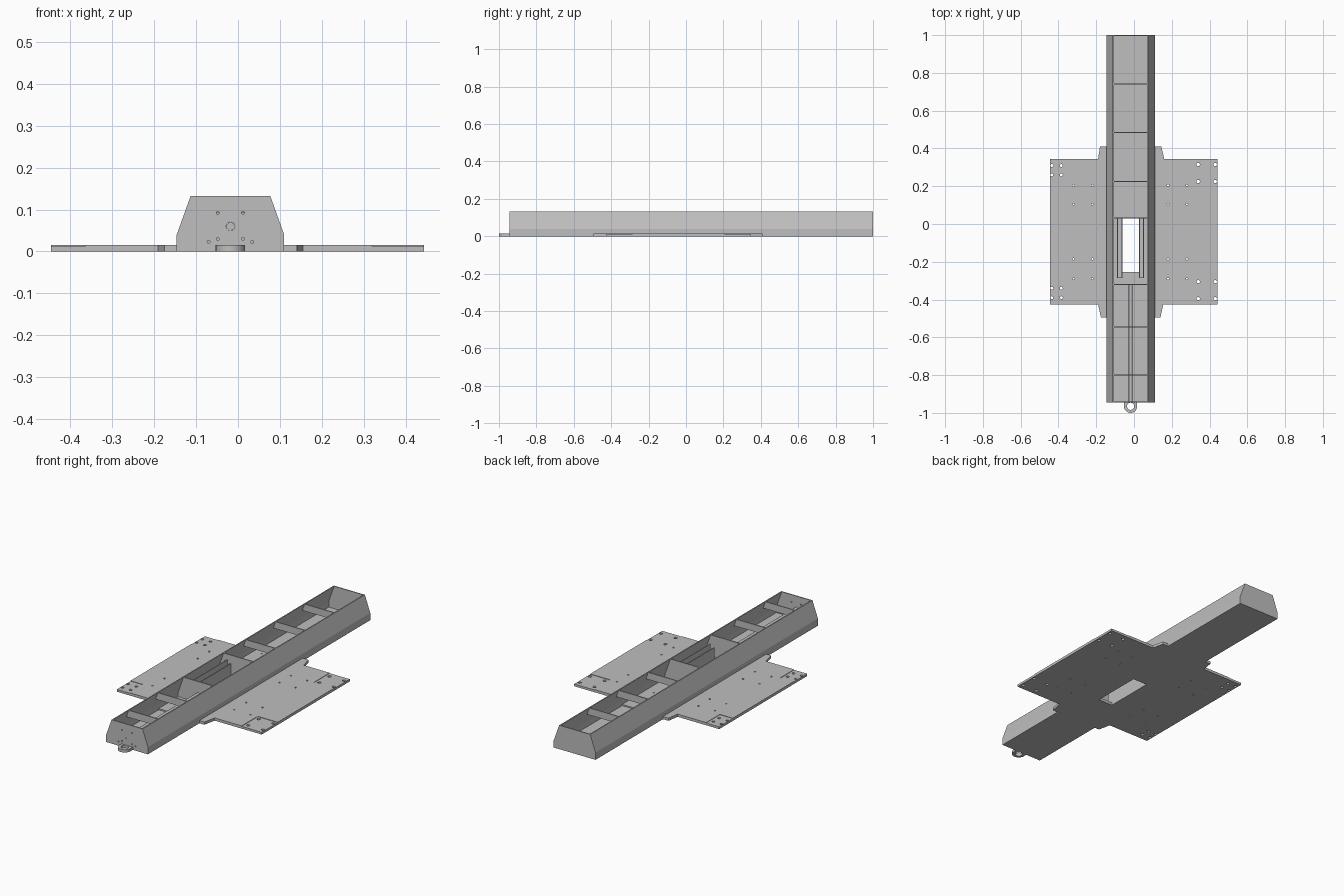
import bpy, bmesh, math
from mathutils import Vector

if "Cube" in bpy.data.objects:
    bpy.data.objects.remove(bpy.data.objects["Cube"])

grey = bpy.data.materials.new("plain_grey")
grey.use_nodes = True
colour = (0.52, 0.52, 0.52, 1)
grey.diffuse_color = colour
grey.node_tree.nodes["Principled BSDF"].inputs["Base Color"].default_value = colour

CX = -0.018          # centre line of the trough
FRONT, BACK = -0.945, 1.0
TOP, THICK = 0.132, 0.015


def add_prism(bm, pts, axis, lo, hi):
    """Extrude a 2D outline along y (points are x,z) or z (points are x,y)."""
    def place(p, t):
        return Vector((p[0], t, p[1])) if axis == "y" else Vector((p[0], p[1], t))
    a = [bm.verts.new(place(p, lo)) for p in pts]
    b = [bm.verts.new(place(p, hi)) for p in pts]
    n = len(pts)
    faces = [bm.faces.new(a), bm.faces.new(b[::-1])]
    for i in range(n):
        j = (i + 1) % n
        faces.append(bm.faces.new((a[j], a[i], b[i], b[j])))
    bmesh.ops.recalc_face_normals(bm, faces=faces)


def make(name, prisms):
    bm = bmesh.new()
    for p in prisms:
        add_prism(bm, *p)
    me = bpy.data.meshes.new(name)
    bm.to_mesh(me)
    bm.free()
    me.materials.append(grey)
    ob = bpy.data.objects.new(name, me)
    bpy.context.collection.objects.link(ob)
    return ob


def rect(x0, x1, y0, y1):
    return [(x0, y0), (x1, y0), (x1, y1), (x0, y1)]


def circle(x, y, r, n=12):
    return [(x + r * math.cos(math.tau * i / n), y + r * math.sin(math.tau * i / n))
            for i in range(n)]


def cut(ob, prisms):
    cutter = make("cutter", prisms)
    cutter.hide_render = True
    mod = ob.modifiers.new("cut", "BOOLEAN")
    mod.operation, mod.solver, mod.object = "DIFFERENCE", "EXACT", cutter
    bpy.context.view_layer.objects.active = ob
    bpy.ops.object.modifier_apply(modifier=mod.name)
    bpy.data.objects.remove(cutter)


def half_width(z):
    return 0.128 - 0.033 * max(0, z - 0.04) / (TOP - 0.04)


def section(z0, z1, inset=0.0):
    """Trough cross-section between two heights, going round from lower left."""
    zs = [z0] + ([0.04] if z0 < 0.04 < z1 else []) + [z1]
    left = [(CX - half_width(z) + inset, z) for z in zs]
    right = [(CX + half_width(z) - inset, z) for z in reversed(zs)]
    return left + right


# Base plate with stepped tabs beside the trough
plate = make("base_plate", [([
    (-0.445, -0.425), (-0.19, -0.425), (-0.175, -0.495), (0.14, -0.495),
    (0.155, -0.425), (0.443, -0.425), (0.443, 0.345), (0.16, 0.345),
    (0.145, 0.41), (-0.18, 0.41), (-0.19, 0.345), (-0.445, 0.345)],
    "z", 0, THICK)])

# Shallow corner pockets
pockets = []
for x0, x1, depth in ((-0.5, -0.365, 0.12), (0.32, 0.5, 0.14)):
    pockets.append((rect(x0, x1, -0.5, -0.425 + depth), "z", 0.0125, 0.05))
    pockets.append((rect(x0, x1, 0.345 - depth, 0.5), "z", 0.0125, 0.05))
cut(plate, pockets)

# Bolt holes and the central slot
slot = (rect(-0.062, 0.026, -0.255, 0.028), "z", -0.05, 0.05)
spots = [(x, y, 0.008) for x in (-0.435, -0.385) for y in (0.31, 0.26, -0.34, -0.39)]
spots += [(x, y, 0.009) for x in (0.34, 0.43) for y in (0.315, 0.225, -0.305, -0.395)]
spots += [(x, y, 0.005) for x in (-0.32, -0.22, 0.18, 0.28)
          for y in (0.205, 0.105, -0.185, -0.29)]
spots += [(x, y, 0.004) for x in (CX - 0.072, CX + 0.072) for y in (0.335, 0.205)]
cut(plate, [slot] + [(circle(x, y, r), "z", -0.05, 0.05) for x, y, r in spots])

# Open trough: floor and two bent side walls
WALL = 0.006
outer = section(0, TOP)
inner = section(0.008, TOP, WALL)
trough = make("trough_shell", [(outer[:3] + inner[2::-1] + inner[:2:-1] + outer[3:],
                                "y", FRONT, BACK)])
cut(trough, [slot])

# End plates, the front one drilled
back_end = make("back_end_plate", [(section(0, TOP), "y", BACK - WALL, BACK)])
front_end = make("front_end_plate", [(section(0, TOP), "y", FRONT, FRONT + WALL)])
drill = [(CX + s * dx, z, 0.0035) for s in (-1, 1)
         for dx, z in ((0.03, 0.092), (0.03, 0.03), (0.052, 0.023))]
drill.append((CX, 0.06, 0.0105))
cut(front_end, [(circle(x, z, r), "y", FRONT - 0.05, FRONT + 0.05) for x, z, r in drill])

# Cross ribs along the top, full bulkheads around the slot
for i, y in enumerate((-0.80, -0.545, 0.225, 0.485, 0.74)):
    make(f"cross_rib_{i + 1}", [(section(0.092, TOP - 0.001, 0.004), "y", y - 0.003, y + 0.003)])
for name, y in (("front_bulkhead", -0.32), ("rear_bulkhead", 0.031)):
    make(name, [(section(0.006, TOP - 0.001, 0.004), "y", y - 0.003, y + 0.003)])

# Channel rails on both sides of the slot
for side, name in ((-1, "right_rail"), (1, "left_rail")):
    def bar(a, b, z0, z1):
        xs = sorted((CX + side * a, CX + side * b))
        return (rect(xs[0], xs[1], z0, z1), "y", -0.285, 0.028)
    make(name, [bar(0.044, 0.049, 0.014, 0.085),
                bar(0.049, 0.066, 0.055, 0.06),
                bar(0.066, 0.071, 0.014, 0.1)])

# Rod running from the front plate to the bulkhead
rod = make("drive_rod", [(circle(CX, 0.06, 0.010, 16), "y", FRONT + 0.001, -0.322)])

# Towing eye
arc = [(CX + 0.035 * math.cos(a), -0.965 + 0.035 * math.sin(a))
       for a in (math.pi + math.pi * i / 16 for i in range(17))]
eye = make("towing_eye", [(arc + [(CX + 0.035, FRONT), (CX - 0.035, FRONT)], "z", 0, THICK)])
cut(eye, [(circle(CX, -0.965, 0.019, 24), "z", -0.05, 0.05)])

# Smooth the rounded parts only
for ob in (rod, eye):
    bpy.ops.object.select_all(action="DESELECT")
    ob.select_set(True)
    bpy.context.view_layer.objects.active = ob
    bpy.ops.object.shade_smooth_by_angle(angle=math.radians(35))
